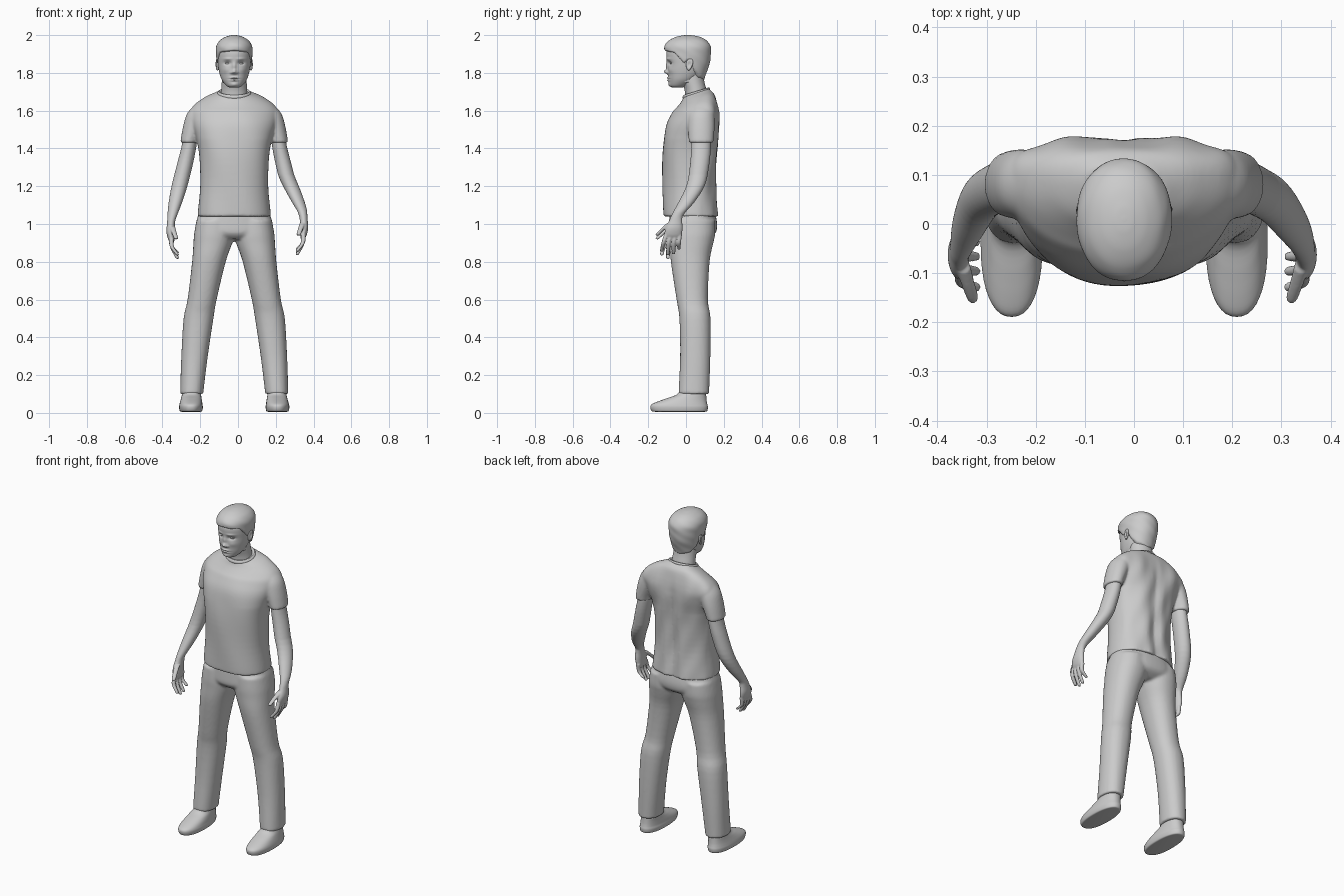
import bpy, bmesh, math
from mathutils import Vector

C = -0.02  # the body's own centre line in x


def clamp(t):
    return max(0.0, min(1.0, t))


def lerp_table(pts, t):
    for (a, va), (b, vb) in zip(pts, pts[1:]):
        if t <= b:
            return va + (vb - va) * clamp((t - a) / (b - a))
    return pts[-1][1]


def spline(rows, steps):
    """Catmull-Rom resampling of table rows."""
    out = []
    for i in range(len(rows) - 1):
        p0, p1, p2, p3 = (rows[max(i - 1, 0)], rows[i], rows[i + 1], rows[min(i + 2, len(rows) - 1)])
        for s in range(steps):
            t = s / steps
            out.append([0.5 * (2 * b + (c - a) * t + (2 * a - 5 * b + 4 * c - d) * t * t
                               + (3 * b - a - 3 * c + d) * t ** 3)
                        for a, b, c, d in zip(p0, p1, p2, p3)])
    return out + [list(rows[-1])]


def loft(bm, rows, side=1, steps=4, n=32, p=2.0, warp=None):
    """Closed stack of rings; row = z, offset from centre line, half width, front y, back y."""
    rings = []
    for z, dx, w, yf, yb in spline(rows, steps):
        ring = []
        for k in range(n):
            a = 2 * math.pi * k / n
            c, s = math.cos(a), math.sin(a)
            v = Vector((C + side * dx + w * math.copysign(abs(c) ** (2 / p), c),
                        (yf + yb) / 2 + (yb - yf) / 2 * math.copysign(abs(s) ** (2 / p), s), z))
            ring.append(bm.verts.new(warp(v) if warp else v))
        rings.append(ring)
    for r0, r1 in zip(rings, rings[1:]):
        for k in range(n):
            bm.faces.new((r0[k], r0[(k + 1) % n], r1[(k + 1) % n], r1[k]))
    bm.faces.new(rings[0])
    bm.faces.new(rings[-1])


def finish(name, bm, voxel=None, smooth=4):
    bmesh.ops.recalc_face_normals(bm, faces=bm.faces)
    for f in bm.faces:
        f.smooth = True
    me = bpy.data.meshes.new(name)
    bm.to_mesh(me)
    bm.free()
    ob = bpy.data.objects.new(name, me)
    bpy.context.collection.objects.link(ob)
    if voxel:  # fuse overlapping pieces into one skin
        m = ob.modifiers.new("fuse", 'REMESH')
        m.mode, m.voxel_size, m.use_smooth_shade = 'VOXEL', voxel, True
        m = ob.modifiers.new("soften", 'SMOOTH')
        m.factor, m.iterations = 0.5, smooth
    return ob


# Shirt: torso with sloped collar, spine hollow and soft wrinkles, plus sleeves
def shirt_warp(v):
    x, y, z = v.x - C, v.y, v.z
    y += 0.035 * clamp((z - 1.45) / 0.12) * (x / 0.24) ** 2
    if y > 0.08:
        y -= 0.014 * math.exp(-(x / 0.03) ** 2) * clamp((1.66 - z) / 0.1)
        y += 0.004 * math.sin(x * 55 + z * 9) * math.sin(z * 17)
    else:
        y += 0.002 * math.sin(x * 25 + z * 14)
    return Vector((v.x, y, z + (y - 0.05) * 0.3 * clamp((z - 1.6) / 0.09)))


bm = bmesh.new()
loft(bm, [(1.04, 0, .194, -.118, .174), (1.06, 0, .193, -.121, .172), (1.2, 0, .18, -.123, .162),
          (1.35, 0, .184, -.125, .166), (1.45, 0, .2, -.118, .174), (1.53, 0, .225, -.103, .18),
          (1.59, 0, .235, -.072, .176), (1.63, 0, .208, -.045, .165), (1.665, 0, .152, -.022, .15),
          (1.685, 0, .105, -.014, .13), (1.695, 0, .083, -.012, .122)],
     n=64, p=2.3, warp=shirt_warp)
for s in (-1, 1):
    loft(bm, [(1.43, .238, .046, .015, .145), (1.45, .236, .047, .014, .147), (1.52, .215, .055, .01, .152),
              (1.58, .192, .06, .012, .15), (1.62, .175, .045, .03, .14), (1.64, .165, .025, .05, .12)], s)
finish("shirt", bm, 0.007, 5)

# Collar band
bm = bmesh.new()
loft(bm, [(1.672, 0, .08, -.012, .122), (1.689, 0, .088, -.018, .126), (1.696, 0, .087, -.017, .125),
          (1.702, 0, .081, -.012, .12), (1.698, 0, .074, -.008, .112)], n=48,
     warp=lambda v: Vector((v.x, v.y, v.z + (v.y - .05) * .3)))
finish("collar", bm)

# Trousers: seat and two legs
bm = bmesh.new()
loft(bm, [(1.08, 0, .18, -.085, .15), (1.0, 0, .203, -.09, .165), (.95, 0, .19, -.088, .155),
          (.92, 0, .11, -.06, .11)], n=48, p=2.3)
for s in (-1, 1):
    loft(bm, [(1.02, .1, .1, -.085, .155), (.95, .106, .106, -.088, .155), (.9, .113, .103, -.086, .145),
              (.8, .134, .089, -.08, .125), (.6, .17, .077, -.05, .116), (.5, .189, .079, -.035, .13),
              (.3, .21, .07, -.031, .129), (.12, .224, .062, -.039, .123), (.1, .224, .062, -.039, .123)],
         s, p=2.2)
finish("trousers", bm, 0.008, 4)

# Shoes
for s, side in ((-1, "left"), (1, "right")):
    bm = bmesh.new()
    loft(bm, [(.006, .229, .05, -.165, .1), (.01, .229, .059, -.182, .112), (.03, .229, .063, -.189, .116),
              (.045, .229, .061, -.182, .113), (.06, .228, .058, -.15, .11), (.078, .227, .054, -.1, .108),
              (.1, .226, .05, -.045, .106), (.14, .225, .045, -.025, .1)], s, p=2.3, n=40)
    finish(side + "_shoe", bm)


# Arms with palm, four fingers and thumb
def finger(bm, pts, r, s, warp):
    rows = [(z, dx, r * k, y - r * k, y + r * k) for (dx, y, z), k in zip(pts, (1.1, 1, .85))]
    z, dx, w, yf, yb = rows[-1]
    rows.append((z - .006, dx, w * .5, (yf + yb) / 2 - w * .5, (yf + yb) / 2 + w * .5))
    loft(bm, rows, s, n=12, warp=warp)


for s, side in ((-1, "left"), (1, "right")):
    def arm_warp(v, s=s):
        t = clamp((1.25 - v.z) / 0.2) if s > 0 else 0
        return Vector((v.x + .033 * t, v.y, v.z + .02 * t))
    bm = bmesh.new()
    loft(bm, [(1.5, .23, .038, .03, .13), (1.42, .238, .039, .028, .132), (1.32, .26, .042, .022, .124),
              (1.2, .29, .042, .003, .1), (1.1, .315, .034, -.04, .044), (1.03, .331, .023, -.075, -.012),
              (1.0, .335, .021, -.088, -.02), (.96, .337, .022, -.108, -.018), (.925, .334, .018, -.114, -.022),
              (.905, .33, .012, -.108, -.03)], s, warp=arm_warp)
    for y0, y1, z1 in ((-.104, -.128, .84), (-.08, -.096, .822), (-.056, -.066, .826), (-.033, -.037, .85)):
        finger(bm, [(.332, y0, .925), (.33, (y0 + y1) / 2 - .003, .88), (.302, y1, z1)], .0115, s, arm_warp)
    finger(bm, [(.328, -.085, .985), (.318, -.12, .955), (.308, -.15, .925)], .014, s, arm_warp)
    finish(side + "_arm", bm, 0.004, 3)

# Neck
bm = bmesh.new()
loft(bm, [(1.62, 0, .075, -.005, .12), (1.7, 0, .069, -.006, .11), (1.75, 0, .066, -.02, .098),
          (1.8, 0, .064, -.03, .09)])
finish("neck", bm)

# Head: face shaped by soft bumps (x, z, spread x, spread z, push in y)
BUMPS = [(0, 1.835, .010, .022, -.010), (0, 1.806, .012, .011, -.021), (.015, 1.801, .007, .006, -.008),
         (.036, 1.852, .017, .010, .012), (.035, 1.874, .02, .006, -.004), (.045, 1.815, .02, .016, -.004),
         (0, 1.774, .02, .005, -.009), (0, 1.761, .017, .005, -.009), (0, 1.7675, .024, .0022, .005),
         (0, 1.738, .018, .011, -.006)]


def face_warp(v):
    x, y = abs(v.x - C), v.y
    if y < 0:
        for bx, bz, sx, sz, amt in BUMPS:
            y += amt * math.exp(-((x - bx) / sx) ** 2 - ((v.z - bz) / sz) ** 2) * clamp(-v.y / .03)
    return Vector((v.x, y, v.z))


bm = bmesh.new()
loft(bm, [(1.722, 0, .022, -.07, -.02), (1.732, 0, .042, -.085, .01), (1.76, 0, .064, -.091, .055),
          (1.79, 0, .076, -.094, .085), (1.82, 0, .083, -.096, .1), (1.85, 0, .087, -.098, .11),
          (1.88, 0, .089, -.103, .115), (1.91, 0, .089, -.103, .115), (1.94, 0, .084, -.092, .11),
          (1.97, 0, .06, -.06, .085), (1.98, 0, .03, -.03, .05)], steps=10, n=96, p=2.1, warp=face_warp)
finish("head", bm)

# Hair: cap that dives under the skin along the hairline
HAIRLINE = [(-1, 1.915), (-.5, 1.905), (-.35, 1.88), (-.15, 1.845), (.05, 1.872), (.25, 1.81),
            (.5, 1.775), (1, 1.757)]


def hair_warp(v):
    x, y = v.x - C, v.y - .01
    b = lerp_table(HAIRLINE, math.atan2(y, abs(x) + 1e-6) / (math.pi / 2))
    k = clamp((v.z - b + .004) / .012)
    k = .8 + .2 * k * k * (3 - 2 * k)
    a = math.atan2(y, x)
    k *= 1 + .010 * math.sin(5 * a + 40 * v.z) * math.sin(70 * v.z + 2 * a) * clamp((1.99 - v.z) / .03)
    return Vector((C + x * k, .01 + y * k, v.z))


bm = bmesh.new()
loft(bm, [(1.75, 0, .075, -.07, .092), (1.8, 0, .085, -.085, .108), (1.85, 0, .092, -.098, .125),
          (1.9, 0, .0965, -.111, .132), (1.94, 0, .095, -.114, .131), (1.97, 0, .078, -.092, .111),
          (1.989, 0, .05, -.057, .078), (1.998, 0, .022, -.02, .04), (2.0, 0, .004, .006, .014)],
     steps=10, n=96, p=2.1, warp=hair_warp)
finish("hair", bm)

# Ears (hollowed discs) and eyes
for s, side in ((-1, "left"), (1, "right")):
    bm = bmesh.new()
    bmesh.ops.create_uvsphere(bm, u_segments=24, v_segments=16, radius=1)
    for v in bm.verts:
        x, y, z = v.co
        r2 = y * y + z * z
        x = x * .011 - (.010 * math.exp(-r2 / .25) if x > 0 else 0)
        v.co = (C + s * (.089 + x + .004 * y), .018 + y * .018 * (1 + .2 * z) + .004 * z, 1.845 + z * .032)
    finish(side + "_ear", bm)
    bm = bmesh.new()
    bmesh.ops.create_uvsphere(bm, u_segments=20, v_segments=12, radius=1)
    for v in bm.verts:
        v.co = (C + s * .035 + v.co.x * .014, -.073 + v.co.y * .012, 1.851 + v.co.z * .007)
    finish(side + "_eye", bm)
